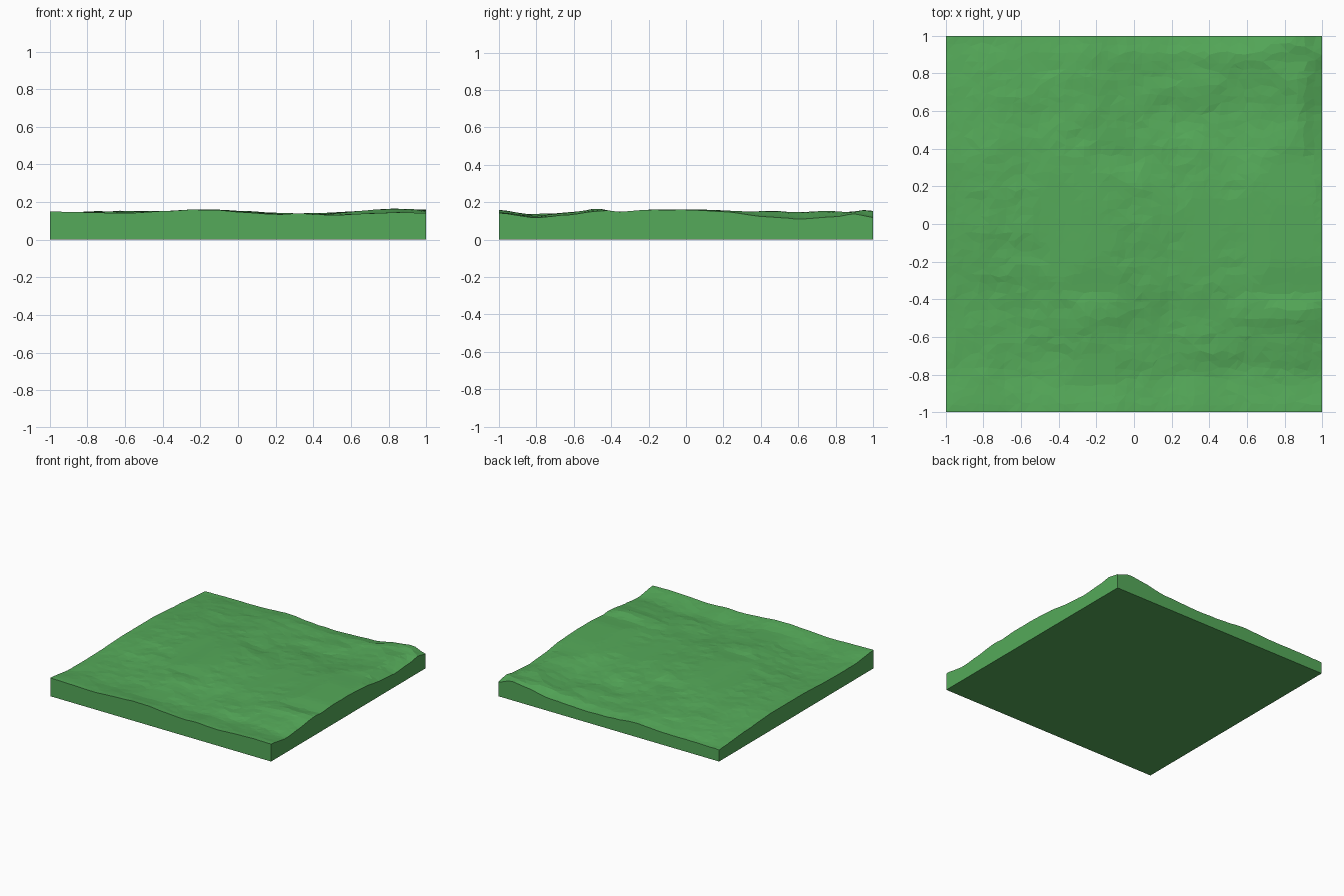
import bpy, bmesh, random
from mathutils import Vector, noise

if "Cube" in bpy.data.objects:
    bpy.data.objects.remove(bpy.data.objects["Cube"])

random.seed(4)
N = 44  # grid cells per side

# Height profiles along the four rims (position, height)
FRONT = [(-1, .15), (-.8, .146), (-.6, .14), (-.4, .152), (-.25, .16), (-.1, .157),
         (0, .147), (.2, .135), (.32, .14), (.5, .13), (.7, .14), (.85, .145), (1, .142)]
BACK = [(-1, .095), (-.8, .1), (-.5, .1), (-.25, .115), (0, .095), (.2, .09),
        (.55, .105), (.75, .14), (.88, .155), (1, .118)]
LEFT = [(-1, .15), (-.75, .125), (-.45, .125), (-.06, .14), (.33, .14), (.65, .12), (1, .095)]
RIGHT = [(-1, .142), (-.8, .117), (-.65, .13), (-.45, .155), (-.2, .16), (0, .16),
         (.2, .15), (.4, .125), (.6, .11), (.8, .122), (.9, .138), (1, .118)]
# Skylines seen from the front and from the right
SKY_X = [(-1, .15), (-.85, .15), (-.7, .165), (-.5, .152), (-.4, .152), (-.25, .16),
         (-.05, .167), (.15, .145), (.3, .14), (.45, .142), (.6, .15), (.8, .165), (1, .163)]
SKY_Y = [(-1, .16), (-.85, .137), (-.7, .14), (-.47, .166), (-.37, .148), (-.2, .16),
         (.1, .16), (.35, .15), (.62, .165), (.87, .147), (1, .165)]


def sample(profile, t):
    for (a, za), (b, zb) in zip(profile, profile[1:]):
        if t <= b:
            f = (t - a) / (b - a)
            f = .5 * f + .5 * f * f * (3 - 2 * f)
            return za + (zb - za) * f
    return profile[-1][1]


def height(x, y):
    # Blend the rims across the slab, then roughen the middle
    u, v = (x + 1) / 2, (y + 1) / 2
    f, b, l, r = sample(FRONT, x), sample(BACK, x), sample(LEFT, y), sample(RIGHT, y)
    corners = ((1 - u) * (1 - v) * .15 + u * (1 - v) * .142
               + (1 - u) * v * .095 + u * v * .118)
    z = (1 - v) * f + v * b + (1 - u) * l + u * r - corners
    inside = min(1, 4 * (1 - abs(x)), 4 * (1 - abs(y)))
    broad = noise.noise(Vector((x * 1.8 + 3, y * 2.2, .7)))
    fine = noise.fractal(Vector((x * 3.5, y * 6, 2.3)), 0.9, 2.0, 4)
    z += inside * (.006 + .014 * broad + .008 * fine)
    z += .003 * noise.noise(Vector((x * 14, y * 14, 5)))
    return max(.085, min(z, sample(SKY_X, x), sample(SKY_Y, y)))


# Rough ground surface with irregular facets
bm = bmesh.new()
bmesh.ops.create_grid(bm, x_segments=N, y_segments=N, size=1)
for v in bm.verts:
    j = .6 / N
    if abs(v.co.x) < .999:
        v.co.x += random.uniform(-j, j)
    if abs(v.co.y) < .999:
        v.co.y += random.uniform(-j, j)
    v.co.z = height(v.co.x, v.co.y)
bmesh.ops.triangulate(bm, faces=bm.faces[:], quad_method='SHORT_EDGE')

# Straight walls and flat underside
rim = [e for e in bm.edges if e.is_boundary]
ext = bmesh.ops.extrude_edge_only(bm, edges=rim)["geom"]
for v in ext:
    if isinstance(v, bmesh.types.BMVert):
        v.co.z = 0
base = [e for e in bm.edges if e.is_boundary]
bmesh.ops.contextual_create(bm, geom=base)
bmesh.ops.recalc_face_normals(bm, faces=bm.faces[:])

mesh = bpy.data.meshes.new("ground_slab")
bm.to_mesh(mesh)
bm.free()
slab = bpy.data.objects.new("ground_slab", mesh)
bpy.context.collection.objects.link(slab)

grass = bpy.data.materials.new("grass")
grass.diffuse_color = (.09, .4, .1, 1)
grass.use_nodes = True
grass.node_tree.nodes["Principled BSDF"].inputs["Base Color"].default_value = grass.diffuse_color
mesh.materials.append(grass)
